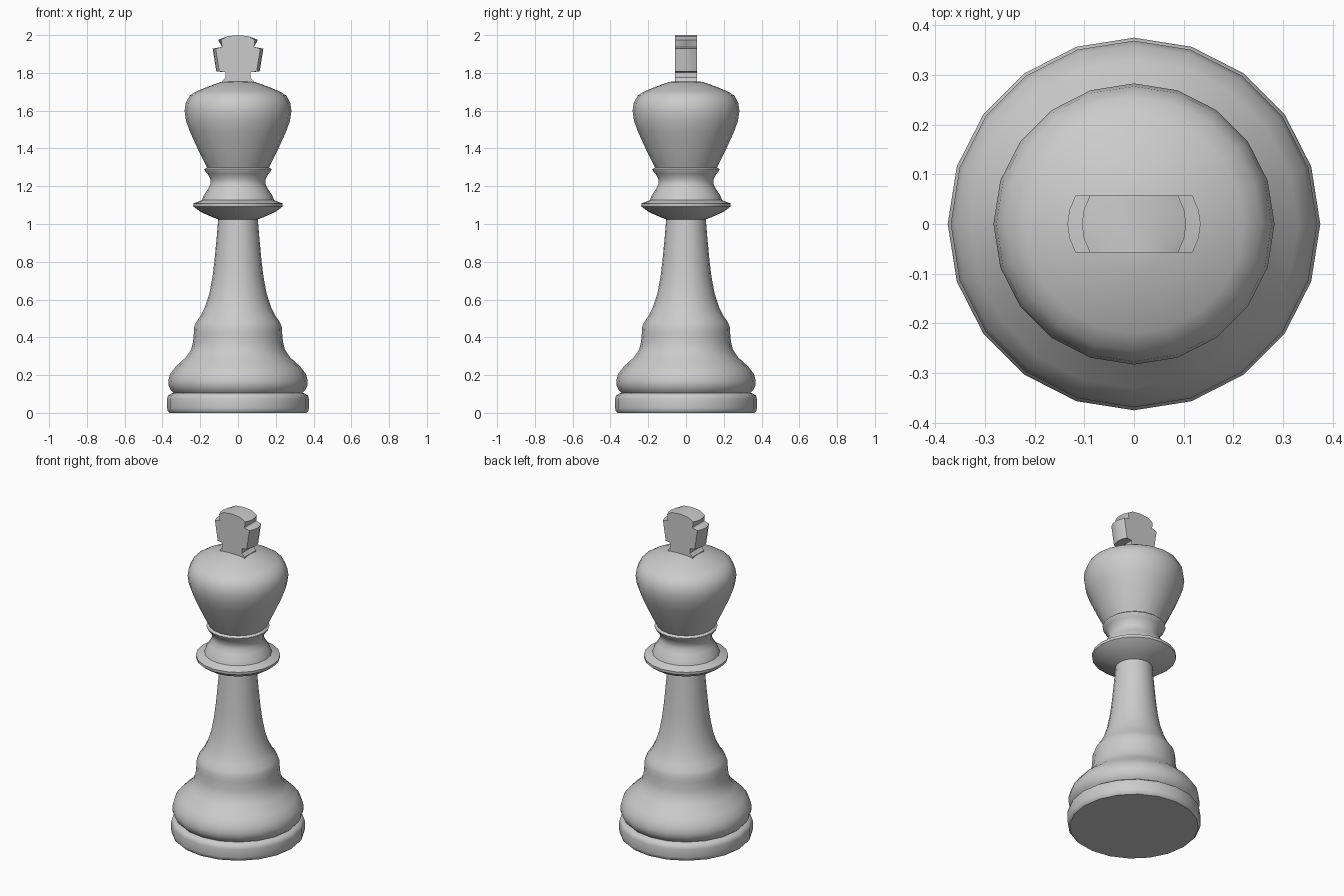
import bpy, bmesh, math

if "Cube" in bpy.data.objects:
    bpy.data.objects.remove(bpy.data.objects["Cube"])

SIDES = 20


def finish(name, bm, angle):
    bmesh.ops.recalc_face_normals(bm, faces=bm.faces)
    mesh = bpy.data.meshes.new(name)
    bm.to_mesh(mesh)
    bm.free()
    ob = bpy.data.objects.new(name, mesh)
    bpy.context.collection.objects.link(ob)
    bpy.ops.object.select_all(action='DESELECT')
    ob.select_set(True)
    bpy.context.view_layer.objects.active = ob
    bpy.ops.object.shade_smooth_by_angle(angle=math.radians(angle))
    return ob


def lathe(name, profile):
    """Revolve (radius, z) points and close both ends."""
    bm = bmesh.new()
    rings = [[bm.verts.new((r * math.cos(2 * math.pi * i / SIDES),
                            r * math.sin(2 * math.pi * i / SIDES), z))
              for i in range(SIDES)] for r, z in profile]
    for a, b in zip(rings, rings[1:]):
        for i in range(SIDES):
            j = (i + 1) % SIDES
            bm.faces.new((a[i], a[j], b[j], b[i]))
    bm.faces.new(rings[0])
    bm.faces.new(rings[-1])
    return finish(name, bm, 40)


# Turned body: foot, bell, stem, collar, neck and head
lathe("turned_body", [
    (.362, 0), (.372, .01), (.375, .025), (.375, .075), (.37, .092), (.355, .102),
    (.342, .106), (.356, .12), (.368, .145), (.369, .17), (.36, .205), (.33, .245),
    (.275, .295), (.248, .335), (.238, .375), (.234, .42), (.232, .455), (.222, .48),
    (.2, .51), (.175, .56), (.152, .63), (.135, .72), (.124, .81), (.112, .94), (.105, 1.025),
    (.14, 1.038), (.2, 1.065), (.236, 1.092), (.237, 1.108), (.19, 1.127),
    (.182, 1.15), (.162, 1.18), (.146, 1.21), (.146, 1.235), (.16, 1.265),
    (.174, 1.28), (.177, 1.29), (.164, 1.30), (.185, 1.34), (.207, 1.385),
    (.23, 1.435), (.255, 1.49), (.275, 1.545), (.283, 1.60), (.277, 1.64),
    (.256, 1.68), (.22, 1.702), (.165, 1.725), (.09, 1.752), (.04, 1.757)])

# Flared cross finial: right half of the outline as (x, z)
half = [(.085, 1.735), (.085, 1.755), (.066, 1.775), (.066, 1.803), (.115, 1.808),
        (.134, 1.928), (.085, 1.938), (.105, 1.975), (.055, 1.994)]
outline = half + [(0, 2.0)] + [(-x, z) for x, z in reversed(half)]
bm = bmesh.new()
slices = []
for t in (-1, -.5, 0, .5, 1):
    # ends of the arms bow outwards towards the middle slice
    slices.append([bm.verts.new((x - math.copysign(.016 * t * t, x) if abs(x) > .1 else x,
                                 .057 * t, z)) for x, z in outline])
n = len(outline)
for a, b in zip(slices, slices[1:]):
    for i in range(n):
        j = (i + 1) % n
        bm.faces.new((a[i], a[j], b[j], b[i]))
bm.faces.new(slices[0])
bm.faces.new(slices[-1])
finish("cross_finial", bm, 30)
